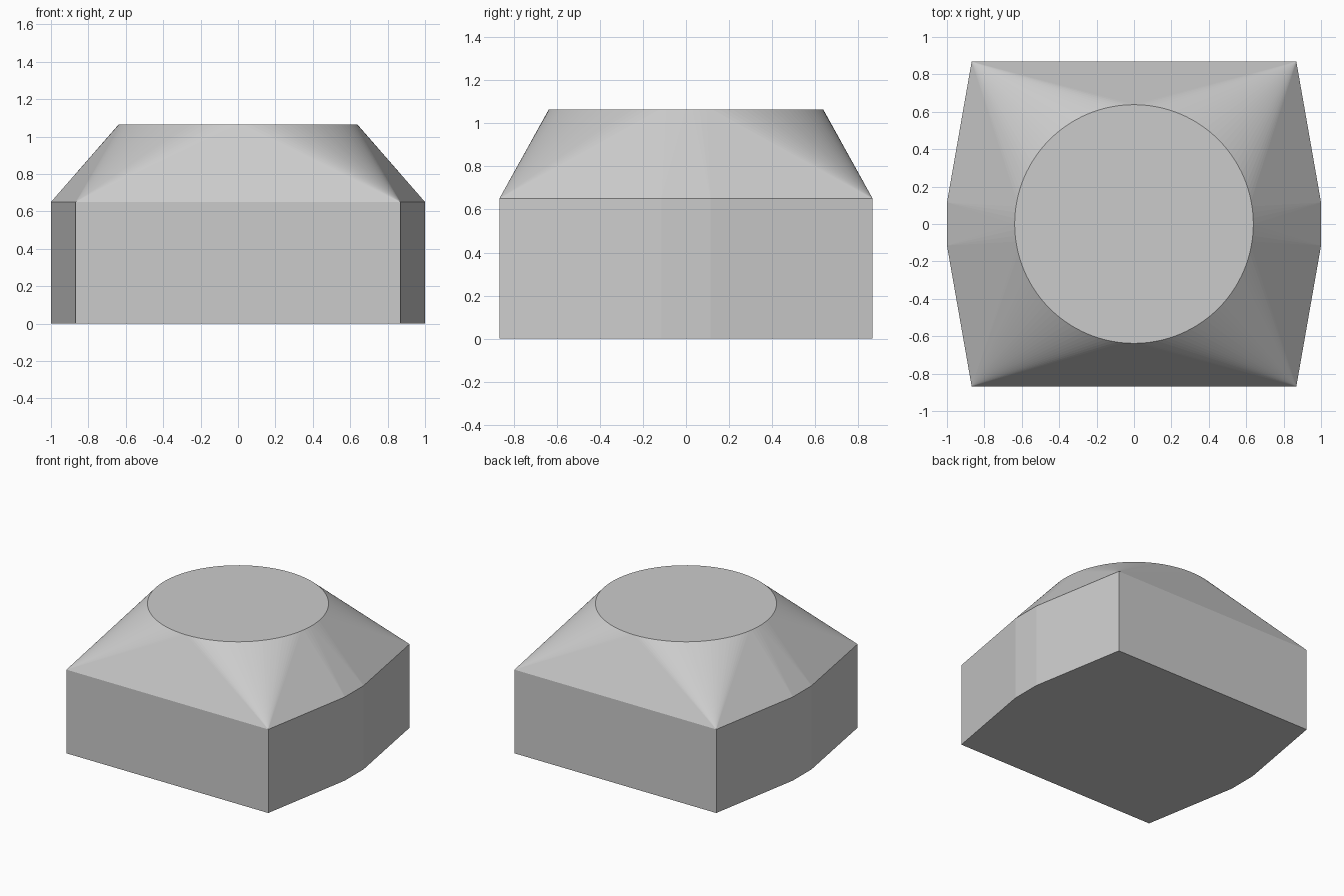
import bpy
import bmesh
import math

cube = bpy.data.objects.get("Cube")
if cube:
    bpy.data.objects.remove(cube, do_unlink=True)

BASE_HEIGHT = 0.65
TOP_HEIGHT = 1.065
TOP_RADIUS = 0.638
SEGMENTS = 128

grey = bpy.data.materials.new("plain grey")
grey.use_nodes = True
colour = (0.6, 0.6, 0.6, 1)
grey.diffuse_color = colour
grey.node_tree.nodes["Principled BSDF"].inputs["Base Color"].default_value = colour

bm = bmesh.new()

# Eight-sided base outline: square corners with bowed-out sides
for x, y in ((0.868, 0.868), (1.0, 0.115)):
    for sx in (-1, 1):
        for sy in (-1, 1):
            for z in (0, BASE_HEIGHT):
                bm.verts.new((sx * x, sy * y, z))

# Round rim at the top
for i in range(SEGMENTS):
    a = 2 * math.pi * i / SEGMENTS
    bm.verts.new((TOP_RADIUS * math.cos(a), TOP_RADIUS * math.sin(a), TOP_HEIGHT))

# Skin the base and rim into one solid with a square-to-round shoulder
bmesh.ops.convex_hull(bm, input=bm.verts[:])
bmesh.ops.dissolve_limit(bm, angle_limit=math.radians(0.1),
                         verts=bm.verts[:], edges=bm.edges[:])
bmesh.ops.recalc_face_normals(bm, faces=bm.faces[:])

mesh = bpy.data.meshes.new("square_to_round_body")
bm.to_mesh(mesh)
bm.free()
mesh.materials.append(grey)
body = bpy.data.objects.new("square_to_round_body", mesh)
bpy.context.collection.objects.link(body)
